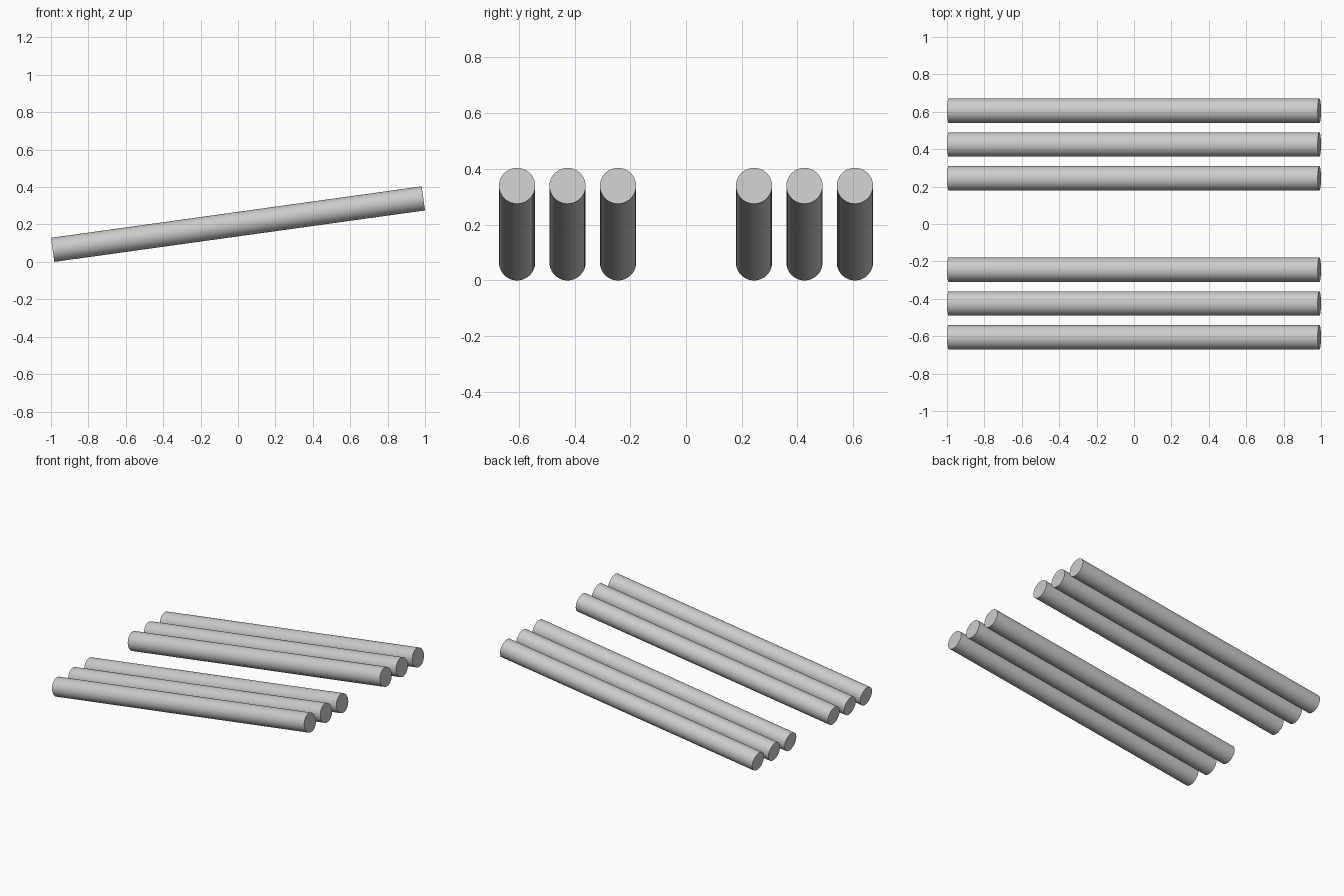
import bpy
from math import radians, sin, cos, pi

if "Cube" in bpy.data.objects:
    bpy.data.objects.remove(bpy.data.objects["Cube"])

RADIUS = 0.065
LENGTH = 2.001
TILT = radians(7.9)          # rise towards +x
HEIGHT = LENGTH / 2 * sin(TILT) + RADIUS * cos(TILT)


def rod(name, y):
    """Capped round bar lying along x, tilted up to the right."""
    bpy.ops.mesh.primitive_cylinder_add(
        vertices=48, radius=RADIUS, depth=LENGTH,
        location=(0, y, HEIGHT), rotation=(0, pi / 2 - TILT, 0))
    bpy.context.object.name = name
    bpy.ops.object.shade_smooth_by_angle(angle=radians(30))


# Two mirrored groups of three parallel rods
for side, sign in (("front", -1), ("back", 1)):
    for place, y in (("inner", 0.244), ("middle", 0.425), ("outer", 0.606)):
        rod(f"{side}_{place}_rod", sign * y)
